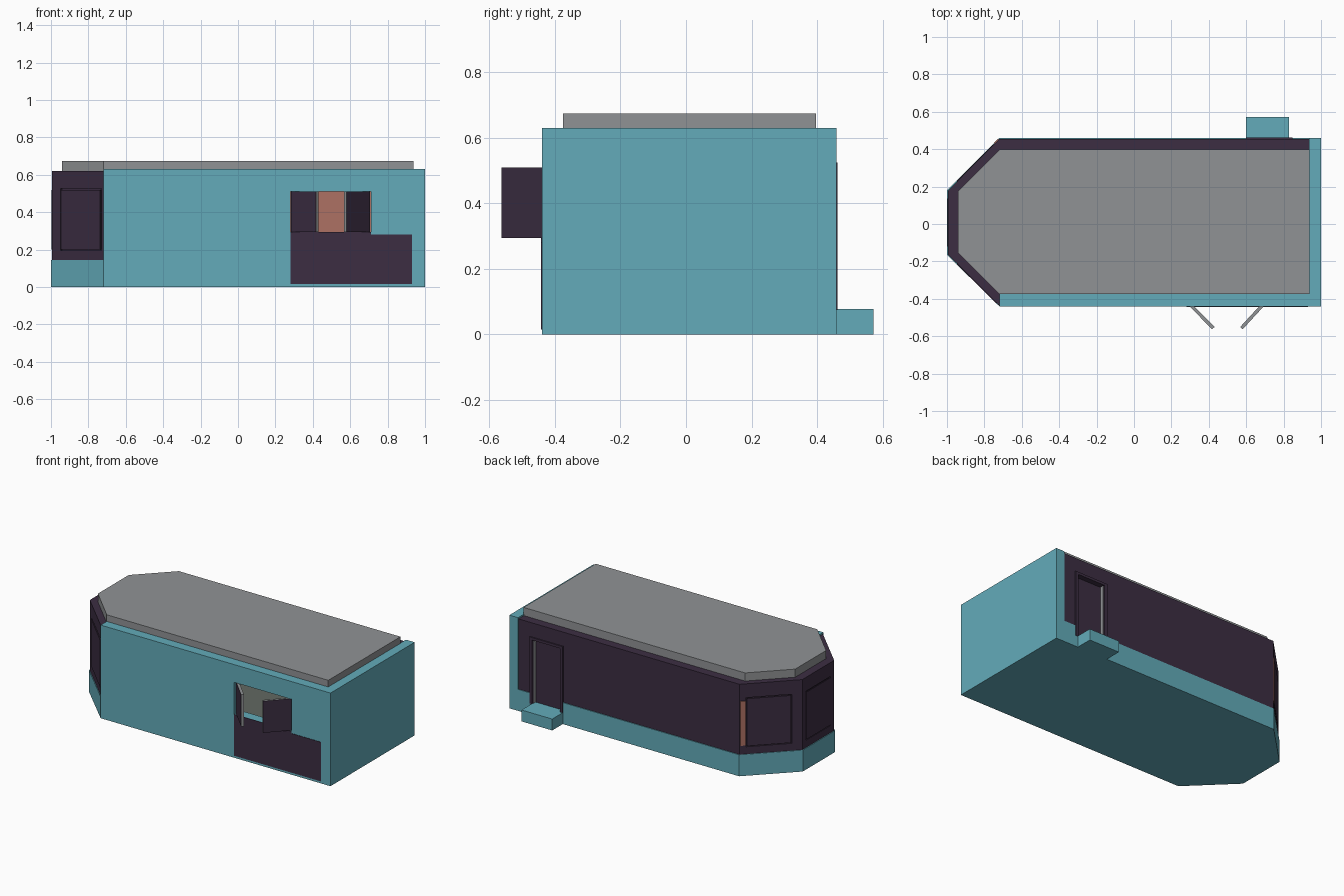
import bpy, bmesh, math
from mathutils import Matrix, Vector

if "Cube" in bpy.data.objects:
    bpy.data.objects.remove(bpy.data.objects["Cube"])

def mat(name, rgb):
    m = bpy.data.materials.new(name)
    m.diffuse_color = (*rgb, 1)
    m.use_nodes = True
    m.node_tree.nodes["Principled BSDF"].inputs["Base Color"].default_value = m.diffuse_color
    return m

TEAL = mat("teal", (0.125, 0.41, 0.49))
DARK = mat("dark_purple", (0.045, 0.027, 0.055))
GREY = mat("grey", (0.28, 0.29, 0.30))
BROWN = mat("terracotta", (0.42, 0.165, 0.125))
FLOOR = mat("grey_green", (0.12, 0.14, 0.12))

def finish(name, bm, *mats):
    bmesh.ops.recalc_face_normals(bm, faces=bm.faces)
    me = bpy.data.meshes.new(name)
    bm.to_mesh(me)
    bm.free()
    for m in mats:
        me.materials.append(m)
    ob = bpy.data.objects.new(name, me)
    bpy.context.collection.objects.link(ob)
    return ob

def prism(name, pts, z0, z1, m):
    bm = bmesh.new()
    f = bm.faces.new([bm.verts.new((x, y, z0)) for x, y in pts])
    r = bmesh.ops.extrude_face_region(bm, geom=[f])
    bmesh.ops.translate(bm, vec=(0, 0, z1 - z0),
                        verts=[v for v in r["geom"] if isinstance(v, bmesh.types.BMVert)])
    return finish(name, bm, m)

def box(name, c, s, m, ang=0.0, edge=None):
    """Box turned about z; with edge set, only its broad local y faces keep m."""
    bm = bmesh.new()
    bmesh.ops.create_cube(bm, size=1, matrix=Matrix.Diagonal((*s, 1)))
    bm.normal_update()
    if edge:
        for f in bm.faces:
            f.material_index = 0 if abs(f.normal.y) > 0.5 else 1
    bm.transform(Matrix.Translation(c) @ Matrix.Rotation(ang, 4, "Z"))
    return finish(name, bm, m, *([edge] if edge else []))

def span(name, x0, x1, y0, y1, z0, z1, m):
    return box(name, ((x0 + x1) / 2, (y0 + y1) / 2, (z0 + z1) / 2),
               (x1 - x0, y1 - y0, z1 - z0), m)

def cut(ob, cutter):
    mod = ob.modifiers.new("cut", "BOOLEAN")
    mod.operation, mod.solver, mod.object = "DIFFERENCE", "EXACT", cutter
    bpy.context.view_layer.update()
    dg = bpy.context.evaluated_depsgraph_get()
    me = bpy.data.meshes.new_from_object(ob.evaluated_get(dg))
    ob.modifiers.clear()
    ob.data = me

def cut_away(cutter, *obs):
    for ob in obs:
        cut(ob, cutter)
    bpy.data.objects.remove(cutter)

# Main body: plinth, tall front and end wall, dark wall, roof slab
base = prism("base", [(-0.72, -0.44), (-0.72, -0.375), (0.935, -0.375), (0.935, 0.46),
                      (-0.72, 0.46), (-1, 0.18), (-1, -0.165)], 0, 0.145, TEAL)
wall = prism("front_and_end_wall", [(-0.72, -0.44), (1, -0.44), (1, 0.46), (0.935, 0.46),
                                    (0.935, -0.375), (-0.72, -0.375)], 0, 0.63, TEAL)
dark = prism("dark_wall", [(-0.72, -0.435), (-0.995, -0.163), (-0.995, 0.178),
                           (-0.72, 0.455), (0.935, 0.455), (0.935, 0.385),
                           (-0.715, 0.385), (-0.93, 0.17), (-0.93, -0.15),
                           (-0.72, -0.365)], 0.145, 0.62, DARK)
prism("roof", [(-0.94, -0.155), (-0.72, -0.375), (0.938, -0.375), (0.938, 0.397),
               (-0.72, 0.397), (-0.94, 0.175)], 0.62, 0.675, GREY)

# Interior floor and back lining
span("interior_floor", -0.7, 0.934, -0.374, 0.384, 0.145, 0.15, FLOOR)
span("interior_back_lining", -0.7, 0.934, 0.378, 0.384, 0.15, 0.619, BROWN)

# Front hatch opening with two shutters swung outward
cut_away(span("hatch_cutter", 0.28, 0.71, -0.5, -0.3, 0.295, 0.51, TEAL), wall)
for name, hinge, tip in (("left_shutter", (0.29, -0.42), (0.424, -0.557)),
                         ("right_shutter", (0.70, -0.42), (0.574, -0.557))):
    a, b = Vector(hinge), Vector(tip)
    d, c = b - a, (a + b) / 2
    box(name, (c.x, c.y, 0.4025), (d.length, 0.018, 0.215), DARK,
        math.atan2(d.y, d.x), GREY)

# Dark panel under the hatch
span("counter_panel", 0.28, 0.93, -0.443, -0.438, 0.015, 0.28, DARK)
span("counter_ledge", 0.28, 0.71, -0.443, -0.438, 0.28, 0.295, DARK)

# Window panels around the rounded end, set in shallow recesses
diag = math.radians(45)
for name, c, w, ang in (("front_corner_window", (-0.84, -0.316), 0.295, -diag),
                        ("end_window", (-0.995, 0.0075), 0.255, math.pi / 2),
                        ("back_corner_window", (-0.848, 0.326), 0.275, diag)):
    cut_away(box("recess", (*c, 0.36), (w + 0.012, 0.024, 0.332), DARK, ang), dark)
    box(name, (*c, 0.36), (w, 0.006, 0.32), DARK, ang)
box("corner_post_strip", (-0.7345, 0.4415, 0.355), (0.032, 0.008, 0.30), BROWN, diag)

# Back door: opening, recessed leaf, jambs, frame and step
cut_away(span("door_cutter", 0.62, 0.83, 0.42, 0.5, 0.075, 0.51, DARK), base, dark)
span("door", 0.622, 0.828, 0.415, 0.426, 0.075, 0.509, DARK)
for x in (0.62, 0.826):
    span("door_jamb", x, x + 0.004, 0.426, 0.45, 0.076, 0.509, GREY)
for x in (0.6, 0.828):
    span("door_frame_side", x, x + 0.02, 0.45, 0.463, 0.075, 0.525, DARK)
span("door_frame_top", 0.62, 0.828, 0.45, 0.463, 0.508, 0.525, DARK)
span("door_step", 0.6, 0.83, 0.46, 0.573, 0, 0.077, TEAL)
